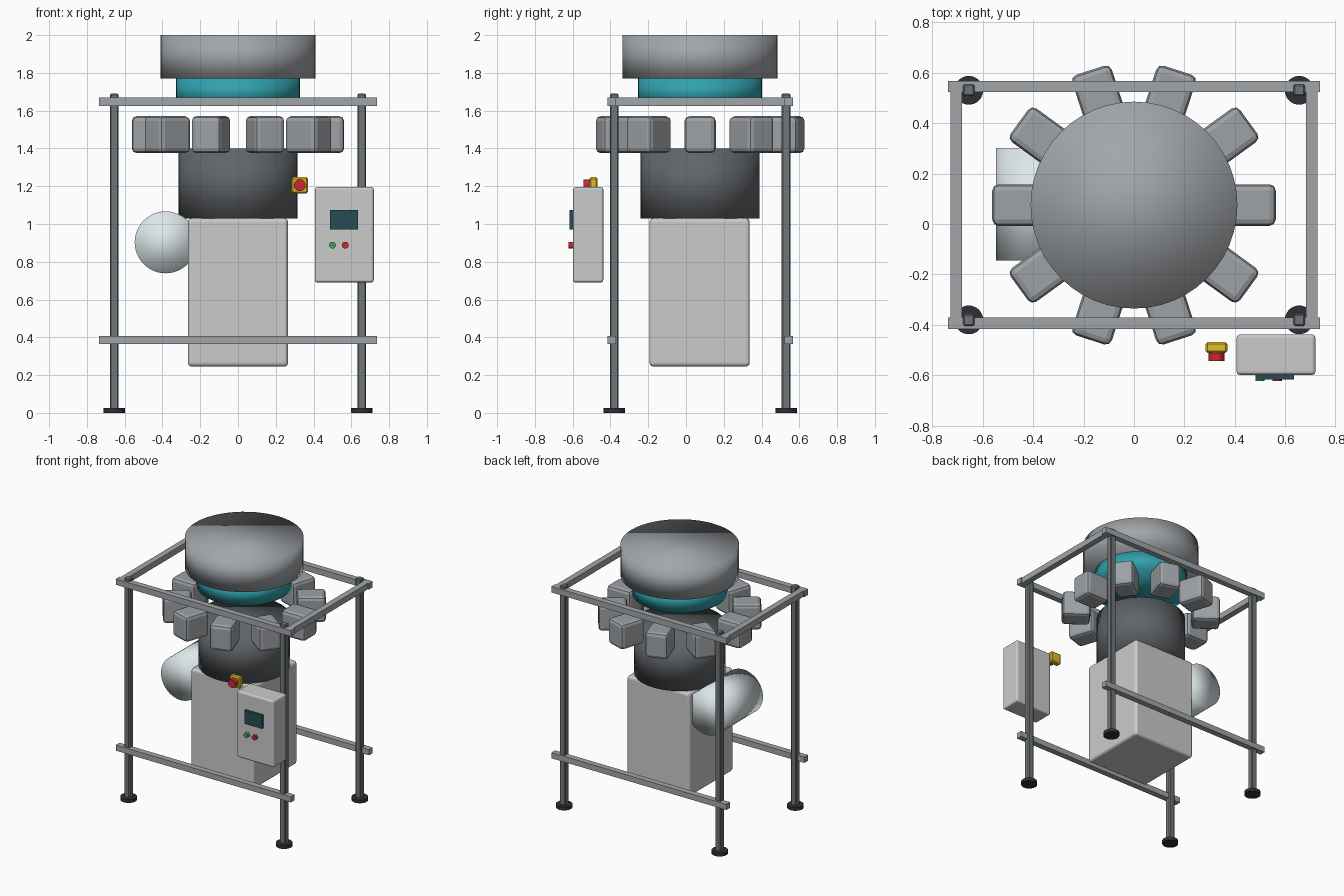
import bpy
from math import radians, cos, sin, pi

if "Cube" in bpy.data.objects:
    bpy.data.objects.remove(bpy.data.objects["Cube"])

CY = 0.075  # y of the machine's central axis


def mat(name, r, g, b):
    m = bpy.data.materials.new(name)
    m.diffuse_color = (r, g, b, 1)
    m.use_nodes = True
    m.node_tree.nodes["Principled BSDF"].inputs["Base Color"].default_value = m.diffuse_color
    return m


STEEL = mat("steel", 0.36, 0.38, 0.40)
HEAD = mat("head_grey", 0.34, 0.36, 0.38)
POST = mat("post_grey", 0.16, 0.18, 0.19)
DARK = mat("dark_grey", 0.12, 0.13, 0.14)
RUBBER = mat("rubber", 0.03, 0.03, 0.035)
PANEL = mat("panel_white", 0.62, 0.65, 0.65)
TANK = mat("tank_white", 0.72, 0.80, 0.82)
TEAL = mat("teal", 0.03, 0.36, 0.42)
SCREEN = mat("screen", 0.02, 0.07, 0.09)
RED = mat("red", 0.60, 0.02, 0.03)
GREEN = mat("green", 0.05, 0.35, 0.10)
YELLOW = mat("yellow", 0.75, 0.50, 0.02)


def box(name, center, size, m, bevel=0.0, segments=2, turn=0.0):
    bpy.ops.mesh.primitive_cube_add(size=1, location=center)
    o = bpy.context.object
    o.name = name
    o.scale = size
    bpy.ops.object.transform_apply(location=False, rotation=False, scale=True)
    o.rotation_euler[2] = turn
    if bevel:
        b = o.modifiers.new("bevel", "BEVEL")
        b.width = bevel
        b.segments = segments
    o.data.materials.append(m)
    return o


def disc(name, center, radius, depth, m, along_y=False, soft=False, sides=48):
    bpy.ops.mesh.primitive_cylinder_add(vertices=sides, radius=radius, depth=depth, location=center,
                                        rotation=(pi / 2 if along_y else 0, 0, 0))
    o = bpy.context.object
    o.name = name
    if soft:
        bpy.ops.object.shade_smooth()
    else:
        bpy.ops.object.shade_smooth_by_angle(angle=radians(35))
    o.data.materials.append(m)
    return o


# Central column: cabinet, lower drum, teal collar, top hopper
box("base_cabinet", (0, CY - 0.003, 0.638), (0.53, 0.53, 0.785), PANEL, 0.02, 3)
disc("lower_drum", (0, CY, 1.215), 0.315, 0.37, DARK, soft=True)
disc("teal_collar", (0, CY, 1.70), 0.328, 0.14, TEAL, soft=True)
disc("top_hopper", (0, CY, 1.885), 0.41, 0.23, STEEL, soft=True)

# Horizontal tank on the left side
disc("side_tank", (-0.383, CY + 0.003, 0.903), 0.164, 0.445, TANK, along_y=True, soft=True)

# Ring of ten weighing heads
for i in range(10):
    a = i * pi / 5
    box(f"head_block_{i}", (0.462 * cos(a), CY + 0.462 * sin(a), 1.473),
        (0.20, 0.165, 0.195), HEAD, 0.025, 2, a)

# Frame: posts, feet and rails
for side, x in (("left", -0.655), ("right", 0.655)):
    for end, y in (("front", -0.38), ("back", 0.53)):
        box(f"{end}_{side}_post", (x, y, 0.855), (0.047, 0.047, 1.67), POST, 0.006, 1)
        disc(f"{end}_{side}_foot", (x, y, 0.0125), 0.057, 0.025, RUBBER, sides=32)
    box(f"{side}_upper_rail", (x * 1.076, CY, 1.648), (0.046, 0.94, 0.045), STEEL)
for end, y in (("front", -0.394), ("back", 0.545)):
    box(f"{end}_upper_rail", (0, y, 1.648), (1.474, 0.045, 0.045), STEEL)
    box(f"{end}_lower_rail", (0, y, 0.385), (1.474, 0.045, 0.043), STEEL)

# Control panel with screen and buttons
box("control_panel", (0.563, -0.518, 0.943), (0.312, 0.16, 0.505), PANEL, 0.013, 3)
box("panel_screen", (0.56, -0.606, 1.023), (0.148, 0.022, 0.102), SCREEN)
disc("green_button", (0.50, -0.608, 0.888), 0.018, 0.028, GREEN, along_y=True, sides=24)
disc("red_button", (0.568, -0.608, 0.888), 0.018, 0.028, RED, along_y=True, sides=24)

# Emergency stop
box("stop_box", (0.327, -0.49, 1.205), (0.086, 0.043, 0.085), YELLOW, 0.008, 1)
disc("stop_button", (0.327, -0.525, 1.205), 0.031, 0.036, RED, along_y=True, sides=32)
